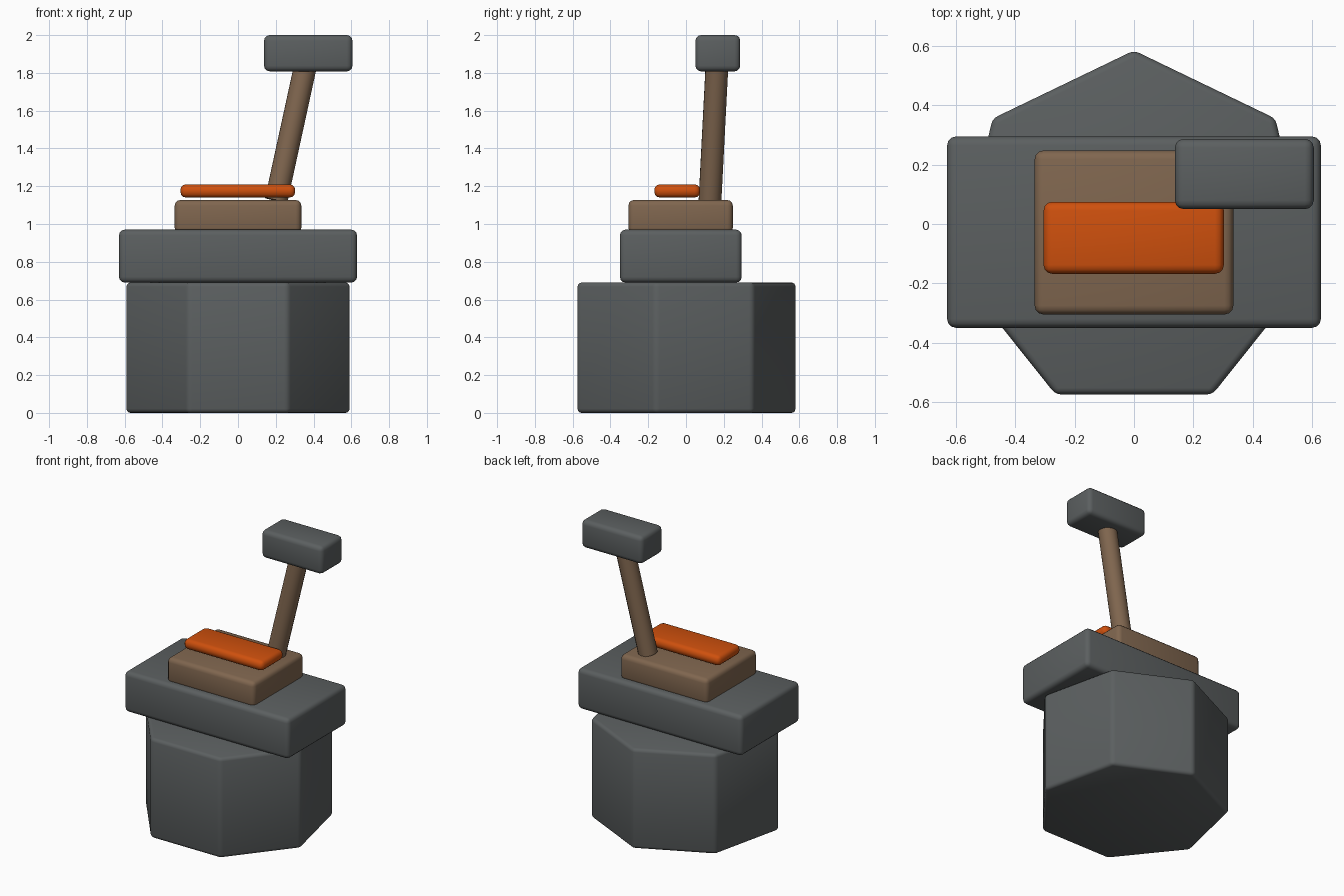
import bpy, math
from mathutils import Vector

if "Cube" in bpy.data.objects:
    bpy.data.objects.remove(bpy.data.objects["Cube"])


def material(name, rgb):
    m = bpy.data.materials.new(name)
    m.diffuse_color = (*rgb, 1)
    m.use_nodes = True
    m.node_tree.nodes["Principled BSDF"].inputs["Base Color"].default_value = m.diffuse_color
    return m


IRON = material("dark_iron", (0.105, 0.115, 0.117))
WOOD = material("brown_wood", (0.215, 0.133, 0.078))
HOT = material("glowing_orange", (0.62, 0.08, 0.004))


def finish(ob, name, mat, bevel=0.0, segments=3):
    ob.name = name
    ob.data.materials.append(mat)
    bpy.ops.object.transform_apply(location=False, rotation=False, scale=True)
    if bevel:
        mod = ob.modifiers.new("rounded_edges", 'BEVEL')
        mod.width, mod.segments = bevel, segments
        mod.limit_method = 'ANGLE'
        bpy.ops.object.modifier_apply(modifier=mod.name)
    bpy.ops.object.shade_smooth_by_angle(angle=math.radians(35))
    return ob


def block(name, lo, hi, mat, bevel):
    lo, hi = Vector(lo), Vector(hi)
    bpy.ops.mesh.primitive_cube_add(size=1, location=(lo + hi) / 2)
    ob = bpy.context.object
    ob.scale = hi - lo
    return finish(ob, name, mat, bevel)


def rod(name, start, end, radius, sides, mat, bevel=0.0):
    start, end = Vector(start), Vector(end)
    axis = end - start
    bpy.ops.mesh.primitive_cylinder_add(vertices=sides, radius=radius,
                                        depth=axis.length, location=(start + end) / 2)
    ob = bpy.context.object
    ob.rotation_euler = axis.to_track_quat('Z', 'Y').to_euler()
    return finish(ob, name, mat, bevel)


# Seven-sided base, one corner pointing to the back
bpy.ops.mesh.primitive_cylinder_add(vertices=7, radius=0.61, depth=0.69,
                                    location=(0, -0.025, 0.345))
finish(bpy.context.object, "base_stump", IRON, 0.022)

# Stacked slabs
block("anvil_body", (-0.63, -0.35, 0.69), (0.63, 0.295, 0.97), IRON, 0.03)
block("wooden_block", (-0.335, -0.305, 0.95), (0.335, 0.248, 1.127), WOOD, 0.03)

# Hot bar hovering just above the block
block("hot_bar", (-0.305, -0.168, 1.14), (0.303, 0.075, 1.21), HOT, 0.03)

# Leaning hammer
rod("hammer_handle", (0.202, 0.127, 1.125), (0.362, 0.165, 1.86), 0.061, 16, WOOD)
block("hammer_head", (0.138, 0.05, 1.808), (0.606, 0.287, 2.0), IRON, 0.03)
